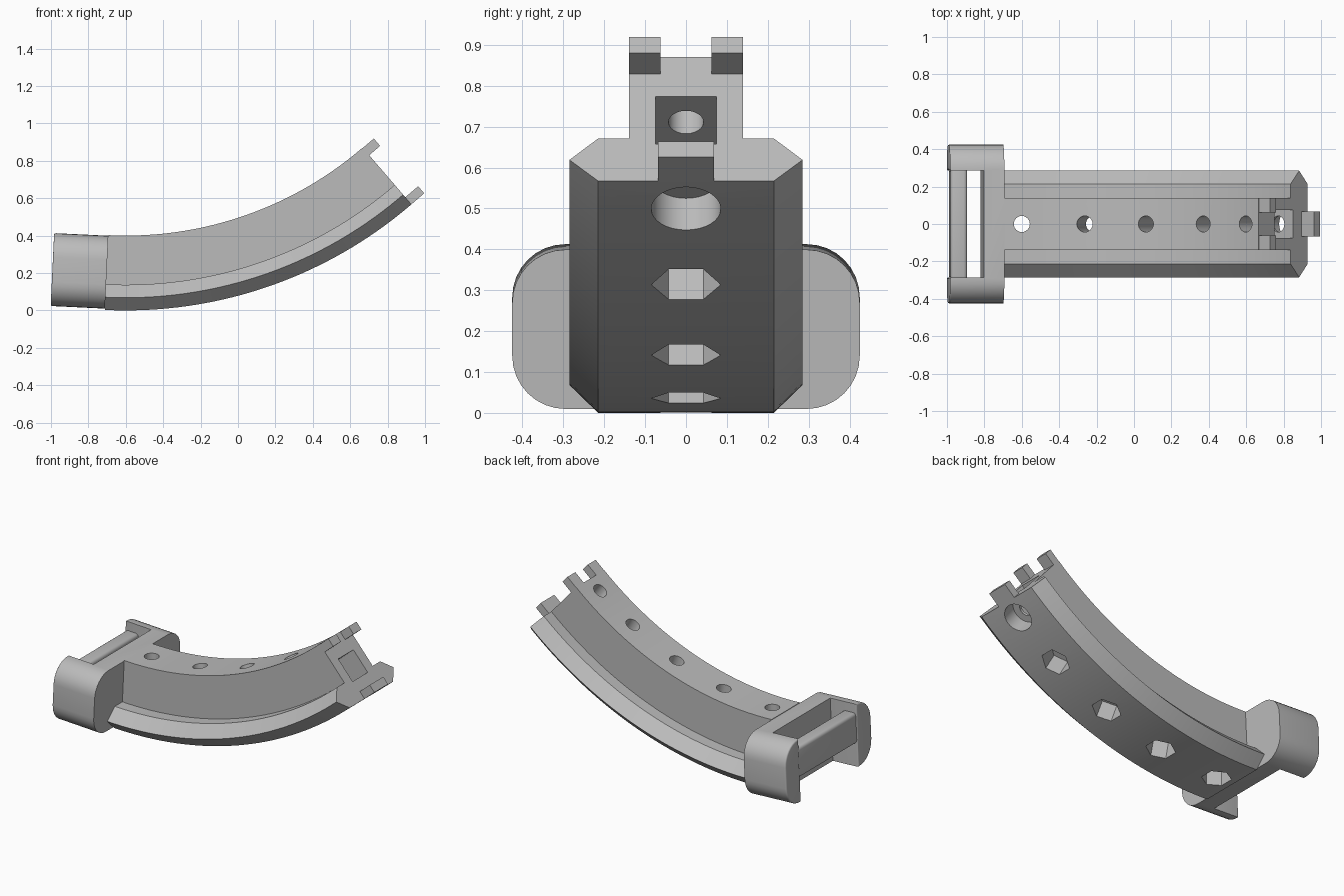
import bpy, bmesh, math
from mathutils import Matrix, Vector

cube = bpy.data.objects.get("Cube")
if cube:
    bpy.data.objects.remove(cube, do_unlink=True)

R, CX = 2.34, -0.6                 # outer radius and centre of the curve
START, END = math.radians(-2.75), math.radians(40.75)
AXIS_X = Matrix(((0, 0, 1, 0), (1, 0, 0, 0), (0, 1, 0, 0), (0, 0, 0, 1)))

grey = bpy.data.materials.new("plain_grey")
grey.use_nodes = True
tone = (0.5, 0.5, 0.5, 1)
grey.diffuse_color = tone
grey.node_tree.nodes["Principled BSDF"].inputs["Base Color"].default_value = tone


def frame(angle, r):
    """Frame on the curve: x along it, z towards its centre."""
    p = Vector((CX + r * math.sin(angle), 0, R - r * math.cos(angle)))
    return Matrix.Translation(p) @ Matrix.Rotation(-angle, 4, 'Y')


def finish(name, bm):
    bmesh.ops.recalc_face_normals(bm, faces=bm.faces[:])
    me = bpy.data.meshes.new(name)
    bm.to_mesh(me)
    bm.free()
    ob = bpy.data.objects.new(name, me)
    bpy.context.collection.objects.link(ob)
    me.materials.append(grey)
    return ob


def loft(name, rings):
    """Closed solid through rings of equal length."""
    bm = bmesh.new()
    loops = [[bm.verts.new(p) for p in ring] for ring in rings]
    n = len(loops[0])
    for a, b in zip(loops, loops[1:]):
        for i in range(n):
            j = (i + 1) % n
            bm.faces.new((a[i], a[j], b[j], b[i]))
    bm.faces.new(loops[0])
    bm.faces.new(loops[-1])
    return finish(name, bm)


def prism(name, pts, z0, z1, m):
    return loft(name, [[m @ Vector((x, y, z)) for x, y in pts] for z in (z0, z1)])


def box(name, xs, ys, zs, m):
    pts = [(xs[0], ys[0]), (xs[1], ys[0]), (xs[1], ys[1]), (xs[0], ys[1])]
    return prism(name, pts, zs[0], zs[1], m)


def polygon(radius, n):
    # first corner lies on y
    return [(radius * math.sin(math.tau * i / n), radius * math.cos(math.tau * i / n))
            for i in range(n)]


def activate(ob):
    bpy.ops.object.select_all(action='DESELECT')
    ob.select_set(True)
    bpy.context.view_layer.objects.active = ob


def cut(ob, cutter):
    cutter.hide_render = True
    mod = ob.modifiers.new("cut", 'BOOLEAN')
    mod.operation, mod.solver, mod.object = 'DIFFERENCE', 'EXACT', cutter
    activate(ob)
    bpy.ops.object.modifier_apply(modifier=mod.name)
    bpy.data.objects.remove(cutter, do_unlink=True)


def smooth(ob):
    activate(ob)
    bpy.ops.object.shade_smooth_by_angle(angle=math.radians(30))


def round_edges(ob, width, x_max):
    """Round the sharp edges that lie before x_max."""
    bm = bmesh.new()
    bm.from_mesh(ob.data)
    edges = [e for e in bm.edges if len(e.link_faces) == 2
             and e.calc_face_angle(0) > 0.7
             and all(v.co.x < x_max for v in e.verts)]
    bmesh.ops.bevel(bm, geom=edges, offset=width, segments=4, profile=0.5,
                    affect='EDGES', clamp_overlap=True)
    bm.to_mesh(ob.data)
    bm.free()


# Curved bar with a chamfered rail along its outer side
half = [(0.14, 0.4), (0.14, 0.137), (0.215, 0.137), (0.285, 0.068), (0.215, 0)]
section = half + [(-y, h) for y, h in reversed(half)]
steps = 36
rings = []
for i in range(steps + 1):
    m = frame(START + (END - START) * i / steps, R)
    rings.append([m @ Vector((0, y, h)) for y, h in section])
bar = loft("curved_bar", rings)

# Bolt holes with hexagonal nut pockets
for degrees in (0, 10, 20, 30):
    m = frame(math.radians(degrees), R)
    cut(bar, prism("hole", polygon(0.043, 24), -0.1, 0.5, m))
    cut(bar, prism("nut_pocket", polygon(0.085, 6), -0.1, 0.12, m))

# End bolt hole, round counterbore and rectangular slot in the end face
m = frame(math.radians(38.1), R)
cut(bar, prism("hole", polygon(0.043, 24), -0.1, 0.5, m))
cut(bar, prism("counterbore", polygon(0.085, 32), -0.1, 0.1, m))
end = frame(END, R)
cut(bar, box("slot", (-0.2, 0.1), (-0.075, 0.075), (0.12, 0.272), end))
smooth(bar)

# Locating tabs on the end face
box("lower_tab", (-0.002, 0.09), (-0.068, 0.068), (0, 0.05), end)
for side, name in ((1, "upper_tab_back"), (-1, "upper_tab_front")):
    box(name, (-0.002, 0.077), sorted((side * 0.062, side * 0.14)), (0.346, 0.398), end)

# Strap loop: rounded plate opened into two arms, joined by a cross bar
outline = []
for cy, cz, a0 in ((0.295, 0.265, 0), (-0.295, 0.265, 90),
                   (-0.295, 0.135, 180), (0.295, 0.135, 270)):
    for k in range(9):
        a = math.radians(a0 + 90 * k / 8)
        outline.append((cy + 0.13 * math.cos(a), cz + 0.13 * math.sin(a)))
loop = prism("strap_loop", outline, -0.29, 0, AXIS_X)
cut(loop, box("opening", (-0.5, -0.11), (-0.285, 0.285), (-0.1, 0.6), Matrix()))
round_edges(loop, 0.02, -0.15)
crossbar = box("cross_bar", (-0.285, -0.195), (-0.3, 0.3), (0.15, 0.34), Matrix())
round_edges(crossbar, 0.02, 0)
for ob in (loop, crossbar):
    ob.matrix_world = frame(START, R - 0.002)
    smooth(ob)
